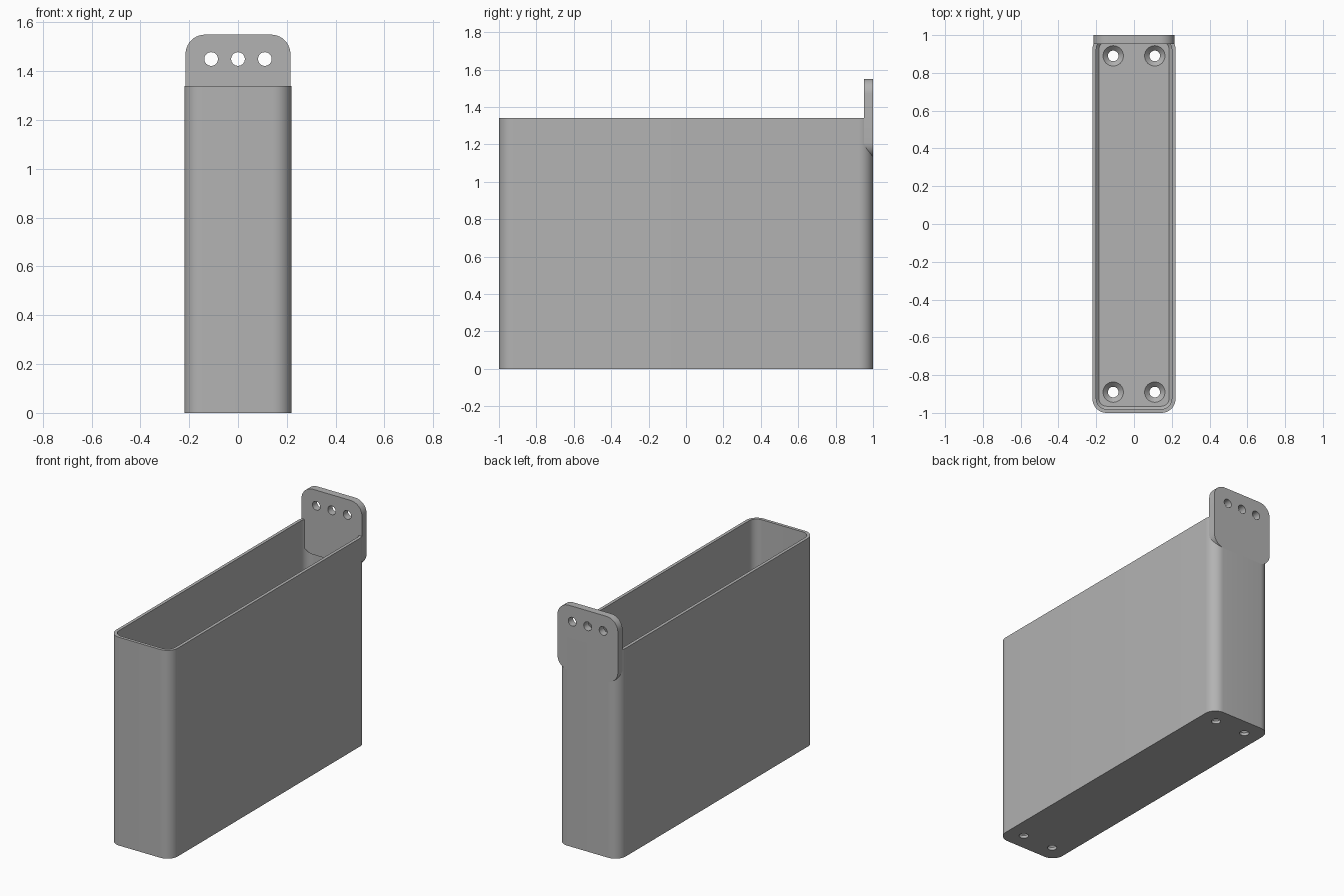
import bpy
import bmesh
from math import cos, sin, pi, radians
from mathutils import Matrix, Vector

if "Cube" in bpy.data.objects:
    bpy.data.objects.remove(bpy.data.objects["Cube"], do_unlink=True)

grey = bpy.data.materials.new("plain grey")
grey.use_nodes = True
colour = (0.45, 0.45, 0.45, 1)
grey.diffuse_color = colour
grey.node_tree.nodes["Principled BSDF"].inputs["Base Color"].default_value = colour


def rounded_rect(half_w, half_h, radius, steps=10):
    """Outline of a rounded rectangle, counter-clockwise."""
    points = []
    for quarter, (sx, sy) in enumerate([(1, 1), (-1, 1), (-1, -1), (1, -1)]):
        for i in range(steps + 1):
            a = (quarter + i / steps) * pi / 2
            points.append((sx * (half_w - radius) + radius * cos(a),
                           sy * (half_h - radius) + radius * sin(a)))
    return points


def loft(name, rings, transform=Matrix()):
    """Closed solid skinned through rings of (outline, height)."""
    bm = bmesh.new()
    loops = [[bm.verts.new((x, y, z)) for x, y in outline] for outline, z in rings]
    for low, high in zip(loops, loops[1:]):
        for i in range(len(low)):
            j = (i + 1) % len(low)
            bm.faces.new((low[i], low[j], high[j], high[i]))
    bm.faces.new(loops[0][::-1])
    bm.faces.new(loops[-1])
    bm.transform(transform)
    bmesh.ops.recalc_face_normals(bm, faces=bm.faces[:])
    mesh = bpy.data.meshes.new(name)
    bm.to_mesh(mesh)
    bm.free()
    mesh.materials.append(grey)
    obj = bpy.data.objects.new(name, mesh)
    bpy.context.collection.objects.link(obj)
    return obj


def activate(obj):
    bpy.ops.object.select_all(action="DESELECT")
    obj.select_set(True)
    bpy.context.view_layer.objects.active = obj


def drill(obj, cutter):
    """Cut one solid out of another, then discard the cutter."""
    cutter.hide_render = True
    mod = obj.modifiers.new("hole", "BOOLEAN")
    mod.operation = "DIFFERENCE"
    mod.solver = "EXACT"
    mod.object = cutter
    activate(obj)
    bpy.ops.object.modifier_apply(modifier=mod.name)
    bpy.data.objects.remove(cutter, do_unlink=True)


def circle(r):
    return [(r * cos(i * pi / 16), r * sin(i * pi / 16)) for i in range(32)]


# Open tray: outer skin, rim, inner skin, chamfered floor edge
HALF_W, HALF_L, HEIGHT, WALL, FLOOR, CORNER = 0.22, 1.0, 1.34, 0.02, 0.045, 0.075


def inset(d):
    return rounded_rect(HALF_W - d, HALF_L - d, CORNER - d)


tray = loft("tray", [(inset(0), 0), (inset(0), HEIGHT), (inset(WALL), HEIGHT),
                     (inset(WALL), FLOOR + 0.015), (inset(WALL + 0.015), FLOOR)])

# Countersunk screw holes in the floor
for x in (-0.11, 0.11):
    for y in (-0.89, 0.89):
        cutter = loft("floor_hole_cutter",
                      [(circle(0.028), -0.05), (circle(0.028), 0.019),
                       (circle(0.054), FLOOR), (circle(0.054), FLOOR + 0.01)],
                      Matrix.Translation((x, y, 0)))
        drill(tray, cutter)

# Hanging tab on the back wall, with three holes
TAB_BOTTOM, TAB_TOP, TAB_FRONT = 1.13, 1.55, 0.953
upright = Matrix.Rotation(radians(90), 4, "X")
outline = rounded_rect(0.215, (TAB_TOP - TAB_BOTTOM) / 2, 0.08)
tab = loft("hanging_tab", [(outline, 0), (outline, HALF_L - TAB_FRONT)],
           Matrix.Translation((0, HALF_L, (TAB_TOP + TAB_BOTTOM) / 2)) @ upright)
for x in (-0.11, 0, 0.11):
    cutter = loft("tab_hole_cutter", [(circle(0.028), -0.1), (circle(0.028), 0.1)],
                  Matrix.Translation(Vector((x, HALF_L, 1.45))) @ upright)
    drill(tab, cutter)

for obj in (tray, tab):
    activate(obj)
    bpy.ops.object.shade_smooth_by_angle(angle=radians(30))
